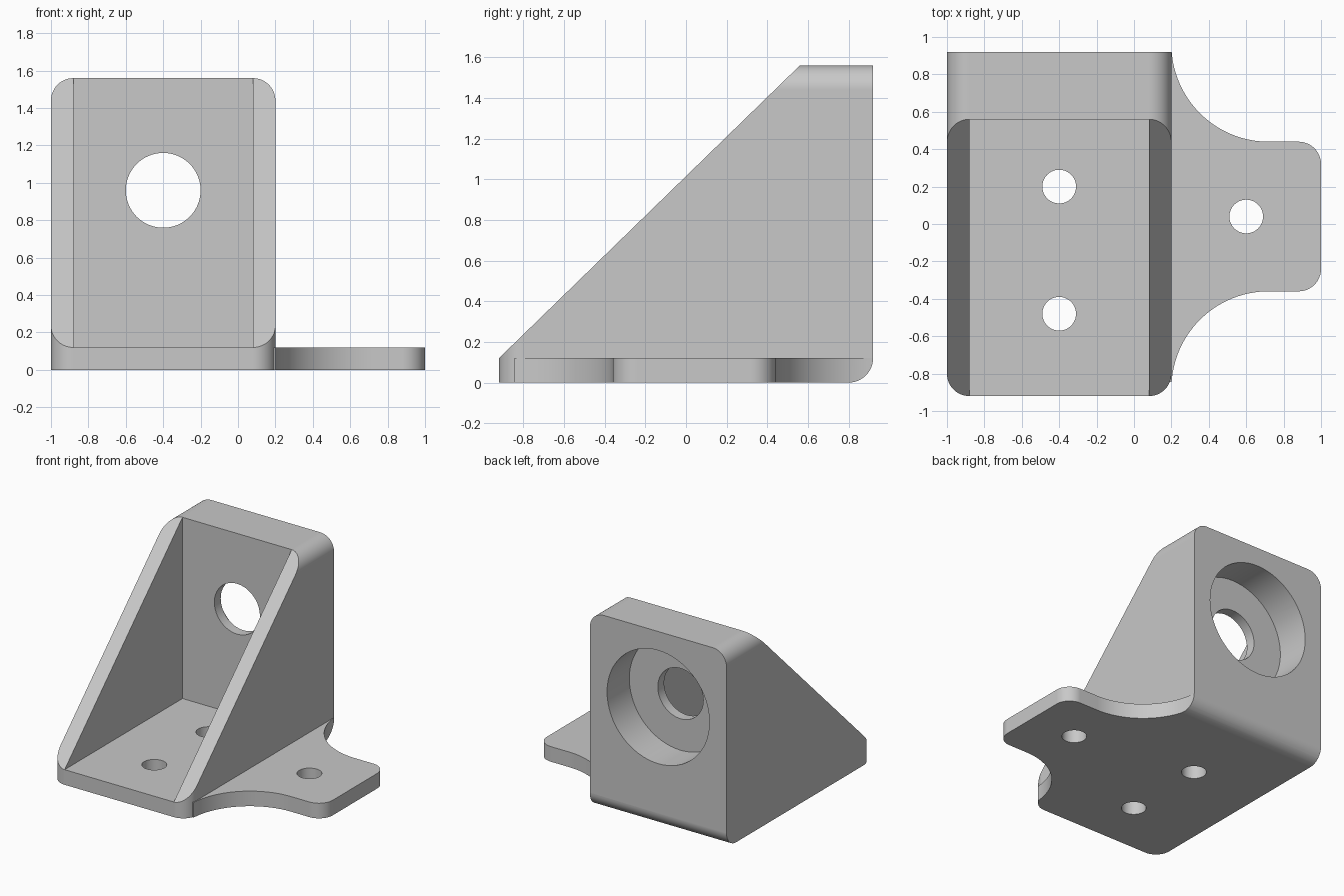
import bpy
import bmesh
from math import cos, sin, radians

cube = bpy.data.objects.get("Cube")
if cube:
    bpy.data.objects.remove(cube, do_unlink=True)

R = 0.12          # corner radius, also the plate thickness
BACK = 0.92       # rear face
TOP = 1.56        # full height


def arc(cx, cy, r, a0, a1, n=12):
    """Points along a circular arc, angles in degrees."""
    angles = [radians(a0 + (a1 - a0) * i / n) for i in range(n + 1)]
    return [(cx + r * cos(a), cy + r * sin(a)) for a in angles]


def prism(name, points, axis, lo, hi):
    """Extrude a flat outline along one axis."""
    place = {"x": lambda a, b, c: (c, a, b),
             "y": lambda a, b, c: (a, c, b),
             "z": lambda a, b, c: (a, b, c)}[axis]
    bm = bmesh.new()
    rings = [[bm.verts.new(place(a, b, c)) for a, b in points] for c in (lo, hi)]
    for ring in rings:
        bm.faces.new(ring)
    count = len(points)
    for i in range(count):
        j = (i + 1) % count
        bm.faces.new((rings[0][i], rings[0][j], rings[1][j], rings[1][i]))
    bmesh.ops.recalc_face_normals(bm, faces=bm.faces)
    mesh = bpy.data.meshes.new(name)
    bm.to_mesh(mesh)
    bm.free()
    obj = bpy.data.objects.new(name, mesh)
    bpy.context.collection.objects.link(obj)
    return obj


def cylinder(name, cx, cy, r, axis, lo, hi):
    return prism(name, arc(cx, cy, r, 0, 360, 64)[:-1], axis, lo, hi)


def combine(target, tool, operation):
    """Apply a boolean and discard the tool."""
    mod = target.modifiers.new("boolean", "BOOLEAN")
    mod.operation = operation
    mod.solver = "EXACT"
    mod.object = tool
    bpy.context.view_layer.objects.active = target
    bpy.ops.object.modifier_apply(modifier=mod.name)
    bpy.data.objects.remove(tool, do_unlink=True)


# Block: rounded top corners seen from the front, rounded front corners in plan
front = ([(-1, -0.05), (0.2, -0.05)]
         + arc(0.08, TOP - R, R, 0, 90) + arc(-0.88, TOP - R, R, 90, 180))
bracket = prism("bracket", front, "y", -1, 1)
plan = ([(0.2, 0.96), (-1, 0.96)]
        + arc(-0.88, -0.8, R, 180, 270) + arc(0.08, -0.8, R, 270, 360))
combine(bracket, prism("plan_cutter", plan, "z", -0.1, 1.7), "INTERSECT")

# Side mounting tab with sweeping concave flanks
sweep = 0.52
low = arc(0.72, -0.88, sweep, 176, 90, 32)
high = arc(0.72, 0.96, sweep, 270, 183, 32)
tab = ([(0.14, low[0][1])] + low + arc(0.88, -0.24, R, -90, 0)
       + arc(0.88, 0.32, R, 0, 90) + high + [(0.14, high[-1][1])])
combine(bracket, prism("tab", tab, "z", -0.08, R), "UNION")

# Side outline: sloping gussets, flat base, rounded lower rear edge
slope = (TOP - R) / (0.56 + BACK)
side = ([(-1, R - 0.08 * slope), (-1, 0)] + arc(BACK - R, R, R, -90, 0)
        + [(BACK, TOP + 0.1 * slope), (0.66, TOP + 0.1 * slope)])
combine(bracket, prism("side_cutter", side, "x", -1.1, 1.1), "INTERSECT")

# Open pocket between the two gussets
pocket = [(-0.88, -1.1), (0.08, -1.1), (0.08, 0.56), (-0.88, 0.56)]
combine(bracket, prism("pocket_cutter", pocket, "z", R, 1.7), "DIFFERENCE")

# Shaft hole and the wide recess behind it
for radius, start in ((0.45, 0.64), (0.2, 0.4)):
    combine(bracket, cylinder("shaft_cutter", -0.4, 0.96, radius, "y", start, 1),
            "DIFFERENCE")

# Screw holes in the base and the tab
for x, y in ((-0.4, 0.2), (-0.4, -0.48), (0.6, 0.04)):
    combine(bracket, cylinder("screw_cutter", x, y, 0.09, "z", -0.1, 0.2),
            "DIFFERENCE")

# Single grey finish
grey = bpy.data.materials.new("light_grey")
grey.use_nodes = True
colour = (0.58, 0.58, 0.58, 1)
grey.diffuse_color = colour
grey.node_tree.nodes["Principled BSDF"].inputs["Base Color"].default_value = colour
bracket.data.materials.clear()
bracket.data.materials.append(grey)
for face in bracket.data.polygons:
    face.material_index = 0

# Smooth curved walls, crisp edges, flat plates
bpy.ops.object.select_all(action="DESELECT")
bracket.select_set(True)
bpy.context.view_layer.objects.active = bracket
bpy.ops.object.shade_smooth_by_angle(angle=radians(30))
weighted = bracket.modifiers.new("flat_plates", "WEIGHTED_NORMAL")
weighted.keep_sharp = True
